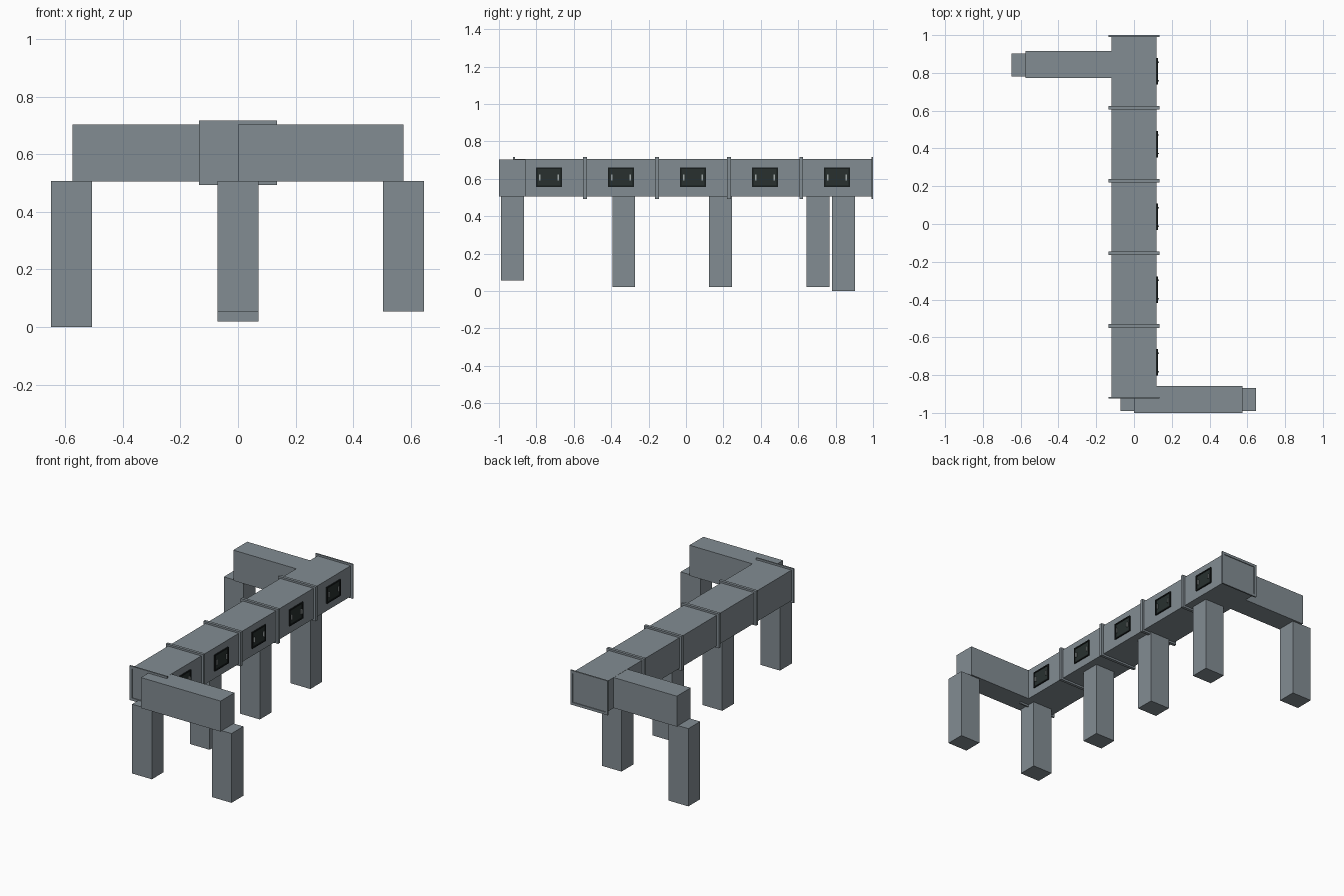
import bpy, bmesh

if "Cube" in bpy.data.objects:
    bpy.data.objects.remove(bpy.data.objects["Cube"])


def material(name, rgb):
    m = bpy.data.materials.new(name)
    m.diffuse_color = (*rgb, 1)
    m.use_nodes = True
    m.node_tree.nodes["Principled BSDF"].inputs["Base Color"].default_value = m.diffuse_color
    return m


METAL = material("blue grey metal", (0.225, 0.265, 0.29))
DARK = material("dark hatch", (0.021, 0.03, 0.028))
TRIM = material("black trim", (0.008, 0.011, 0.011))
LIGHT = material("light handle", (0.36, 0.40, 0.40))


def finish(name, bm, mat):
    bmesh.ops.recalc_face_normals(bm, faces=bm.faces)
    me = bpy.data.meshes.new(name)
    bm.to_mesh(me)
    bm.free()
    me.materials.append(mat)
    ob = bpy.data.objects.new(name, me)
    bpy.context.collection.objects.link(ob)
    return ob


def box(name, x, y, z, mat=METAL):
    """Box given by (low, high) pairs."""
    bm = bmesh.new()
    bmesh.ops.create_cube(bm, size=1)
    for v in bm.verts:
        v.co = [sum(r) / 2 + c * (r[1] - r[0]) for r, c in zip((x, y, z), v.co)]
    return finish(name, bm, mat)


def frame(name, axis, depth, a, b, width, mat):
    """Rectangular ring around axis 0 (x) or 1 (y); a and b are its outer ranges."""
    bm = bmesh.new()
    loops = []
    for d in depth:
        for w in (0, width):
            loop = []
            for s, t in ((0, 0), (1, 0), (1, 1), (0, 1)):
                p = a[s] + (w if s == 0 else -w)
                q = b[t] + (w if t == 0 else -w)
                loop.append(bm.verts.new((d, p, q) if axis == 0 else (p, d, q)))
            loops.append(loop)
    for l, m in ((0, 1), (1, 3), (3, 2), (2, 0)):
        for i in range(4):
            j = (i + 1) % 4
            bm.faces.new((loops[l][i], loops[l][j], loops[m][j], loops[m][i]))
    return finish(name, bm, mat)


LOW, HIGH = 0.505, 0.705
START, STEP, COUNT = -0.925, 0.385, 5

# Main duct and its two side branches
box("main_duct", (-0.12, 0.12), (START + 0.005, 0.995), (LOW, HIGH))
box("front_branch", (0, 0.575), (-1.0, -0.857), (LOW, HIGH - 0.001))
box("back_branch", (-0.575, 0), (0.773, 0.916), (LOW, HIGH - 0.001))

for i in range(COUNT):
    y0 = START + i * STEP
    y1 = y0 + STEP
    yc = (y0 + y1) / 2

    # Flanges at both ends of each duct section
    for label, d in (("front", (y0, y0 + 0.0095)), ("back", (y1 - 0.0095, y1))):
        frame(f"{label}_flange_{i}", 1, d, (-0.135, 0.135), (0.493, 0.717), 0.017, METAL)

    # Inspection hatch with raised trim and two handles
    box(f"hatch_{i}", (0.117, 0.124), (yc - 0.069, yc + 0.069), (0.556, 0.66), DARK)
    frame(f"hatch_trim_{i}", 0, (0.119, 0.128), (yc - 0.07, yc + 0.07),
          (0.555, 0.661), 0.008, TRIM)
    for s in (-1, 1):
        y = yc + s * 0.049
        box(f"handle_{i}_{s}", (0.122, 0.132), (y - 0.0035, y + 0.0035),
            (0.591, 0.622), LIGHT)

# Legs: centre x, centre y, foot height
for i, (x, y, foot) in enumerate((
        (0, -0.928, 0.055), (0, -0.333, 0.02), (0, 0.185, 0.02), (0, 0.705, 0.02),
        (0.575, -0.928, 0.055), (-0.578, 0.842, 0.0))):
    box(f"leg_{i}", (x - 0.071, x + 0.071), (y - 0.061, y + 0.061), (foot, 0.507))
